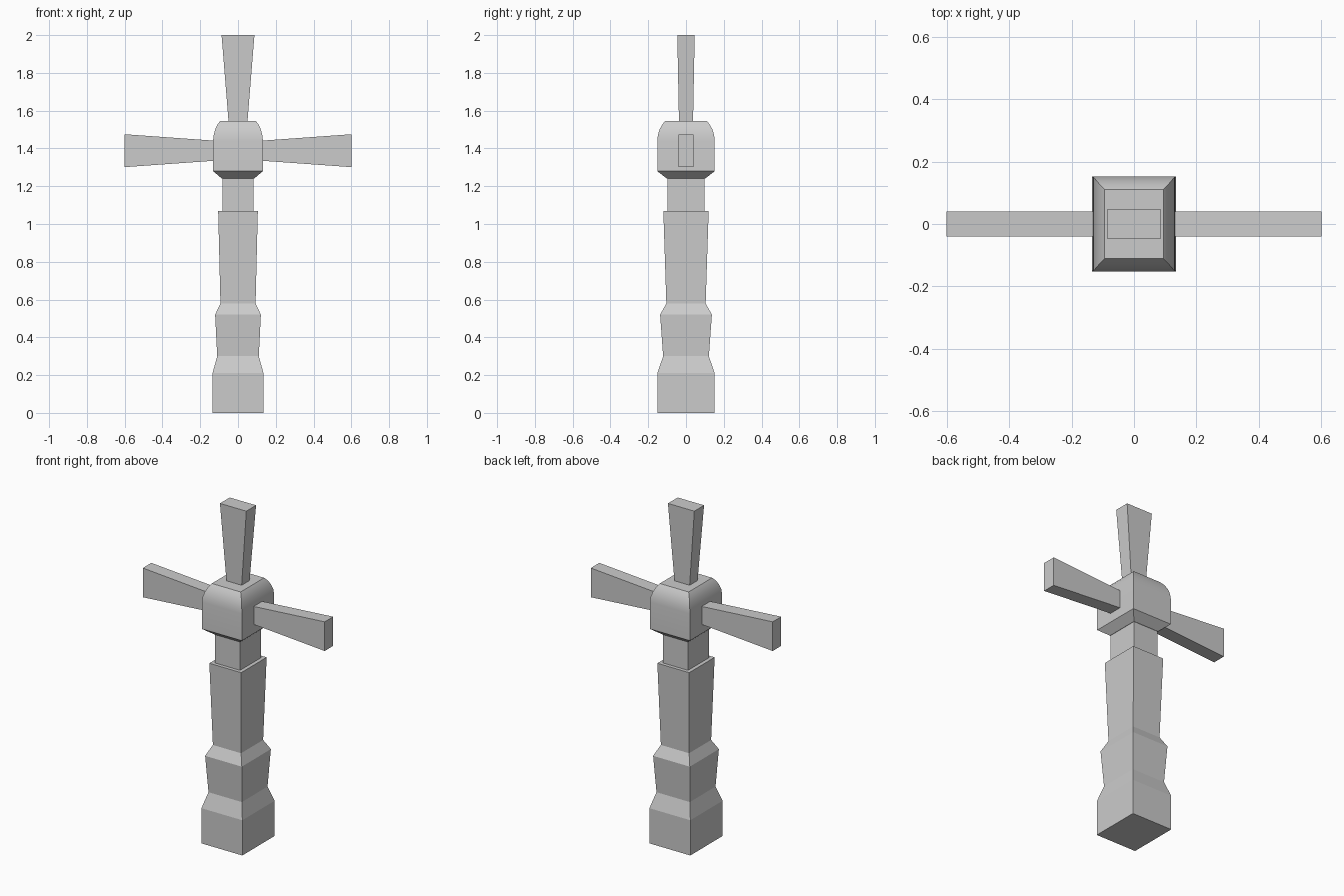
import bpy, bmesh
from mathutils import Matrix, Vector

if "Cube" in bpy.data.objects:
    bpy.data.objects.remove(bpy.data.objects["Cube"])


def lofted(name, rings, matrix=Matrix(), smooth=False):
    """Stack rectangular rings (z, half x, half y) into a closed solid."""
    bm = bmesh.new()
    loops = [[bm.verts.new(matrix @ Vector((sx * hx, sy * hy, z)))
              for sx, sy in ((-1, -1), (1, -1), (1, 1), (-1, 1))]
             for z, hx, hy in rings]
    for a, b in zip(loops, loops[1:]):
        for i in range(4):
            j = (i + 1) % 4
            bm.faces.new((a[i], a[j], b[j], b[i]))
    bm.faces.new(loops[0][::-1])
    bm.faces.new(loops[-1])
    bmesh.ops.recalc_face_normals(bm, faces=bm.faces)
    mesh = bpy.data.meshes.new(name)
    bm.to_mesh(mesh)
    bm.free()
    obj = bpy.data.objects.new(name, mesh)
    bpy.context.collection.objects.link(obj)
    if smooth:
        bpy.ops.object.select_all(action='DESELECT')
        obj.select_set(True)
        bpy.context.view_layer.objects.active = obj
        bpy.ops.object.shade_smooth_by_angle()
    return obj


# Stepped post with the narrower neck
lofted("post", [(0, .135, .152), (.21, .135, .152), (.30, .11, .121),
                (.52, .121, .137), (.58, .093, .104), (1.07, .105, .12),
                (1.07, .083, .099), (1.24, .083, .099)])

# Head block: chamfered underside, rounded shoulders
lofted("head", [(1.24, .085, .101), (1.28, .132, .152), (1.44, .132, .152),
                (1.47, .129, .149), (1.50, .121, .140), (1.525, .110, .127),
                (1.545, .095, .111)], smooth=True)

# Upper blade
lofted("top_blade", [(1.53, .049, .037), (2.0, .087, .046)])

# Side blades, flaring outwards
for name, side in (("right_blade", 1), ("left_blade", -1)):
    # local x -> world z, local y -> world y, local z -> outwards
    place = Matrix(((0, 0, side, 0), (0, 1, 0, 0), (1, 0, 0, 1.388), (0, 0, 0, 1)))
    lofted(name, [(.11, .052, .04), (.6, .087, .04)], place)
